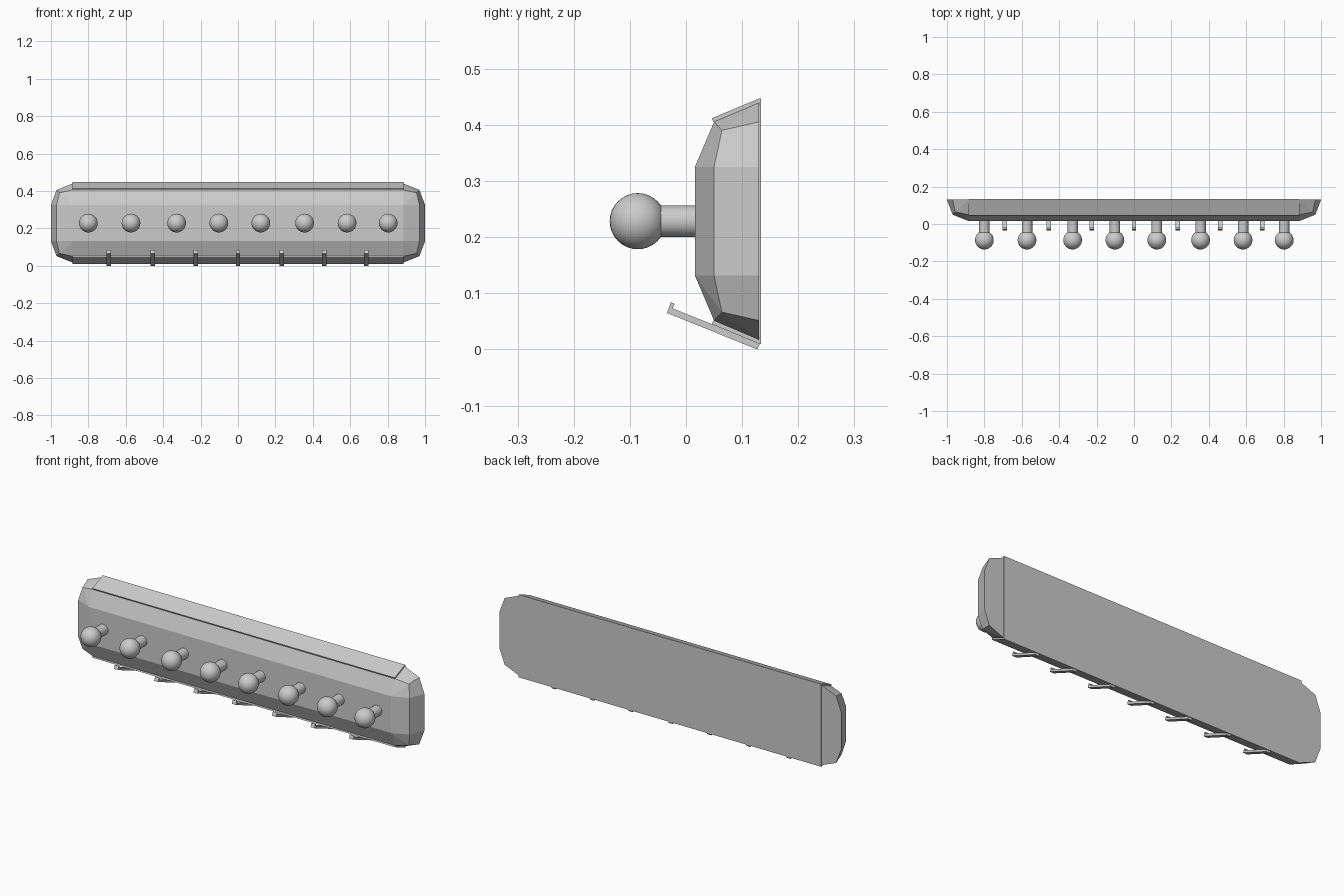
import bpy, bmesh, math

if "Cube" in bpy.data.objects:
    bpy.data.objects.remove(bpy.data.objects["Cube"])

ZC = 0.2285   # mid height of the board


def finish(name, bm):
    bmesh.ops.recalc_face_normals(bm, faces=bm.faces)
    mesh = bpy.data.meshes.new(name)
    bm.to_mesh(mesh)
    bm.free()
    ob = bpy.data.objects.new(name, mesh)
    bpy.context.collection.objects.link(ob)
    return ob


def extrude_profile(name, pts, x0, x1):
    """Extrude a closed (y, z) profile along x."""
    bm = bmesh.new()
    face = bm.faces.new([bm.verts.new((x0, y, z)) for y, z in pts])
    res = bmesh.ops.extrude_face_region(bm, geom=[face])
    verts = [v for v in res["geom"] if isinstance(v, bmesh.types.BMVert)]
    bmesh.ops.translate(bm, verts=verts, vec=(x1 - x0, 0, 0))
    return finish(name, bm)


# Board: faceted block, one corner mirrored to four and skinned
corner = [(0.885, 0.016, 0.097),
          (0.885, 0.05, 0.177), (0.955, 0.064, 0.162), (0.97, 0.05, 0.097),
          (0.885, 0.13, 0.211), (0.97, 0.13, 0.177), (1.0, 0.13, 0.097)]
bm = bmesh.new()
for sx in (-1, 1):
    for sz in (-1, 1):
        for x, y, z in corner:
            bm.verts.new((sx * x, y, ZC + sz * z))
bmesh.ops.convex_hull(bm, input=bm.verts)
bmesh.ops.dissolve_limit(bm, angle_limit=math.radians(6),
                         verts=bm.verts, edges=bm.edges)
finish("board", bm)

# Thin metal wrap over the top, back and bottom
extrude_profile("back_wrap",
                [(0.046, 0.412), (0.130, 0.447), (0.134, 0.447), (0.134, 0.010),
                 (0.130, 0.010), (0.046, 0.045), (0.049, 0.052), (0.130, 0.018),
                 (0.130, 0.439), (0.049, 0.405)], -0.885, 0.885)

# Small hooks under the board
hook = [(0.127, 0.0), (0.132, 0.011), (-0.024, 0.073), (-0.020, 0.081),
        (-0.027, 0.084), (-0.034, 0.065)]
for i, x in enumerate((-0.69, -0.455, -0.225, 0.0, 0.235, 0.46, 0.685)):
    extrude_profile(f"small_hook_{i + 1}", hook, x - 0.012, x + 0.012)

# Round knobs on short stems
for i, x in enumerate((-0.80, -0.572, -0.328, -0.102, 0.122, 0.356, 0.583, 0.803)):
    bpy.ops.mesh.primitive_cylinder_add(vertices=32, radius=0.028, depth=0.08,
                                        location=(x, -0.02, ZC),
                                        rotation=(math.pi / 2, 0, 0))
    bpy.context.object.name = f"knob_stem_{i + 1}"
    bpy.ops.object.shade_smooth_by_angle()
    bpy.ops.mesh.primitive_uv_sphere_add(segments=32, ring_count=16, radius=0.05,
                                         location=(x, -0.086, ZC))
    bpy.context.object.name = f"knob_ball_{i + 1}"
    bpy.ops.object.shade_smooth_by_angle()
